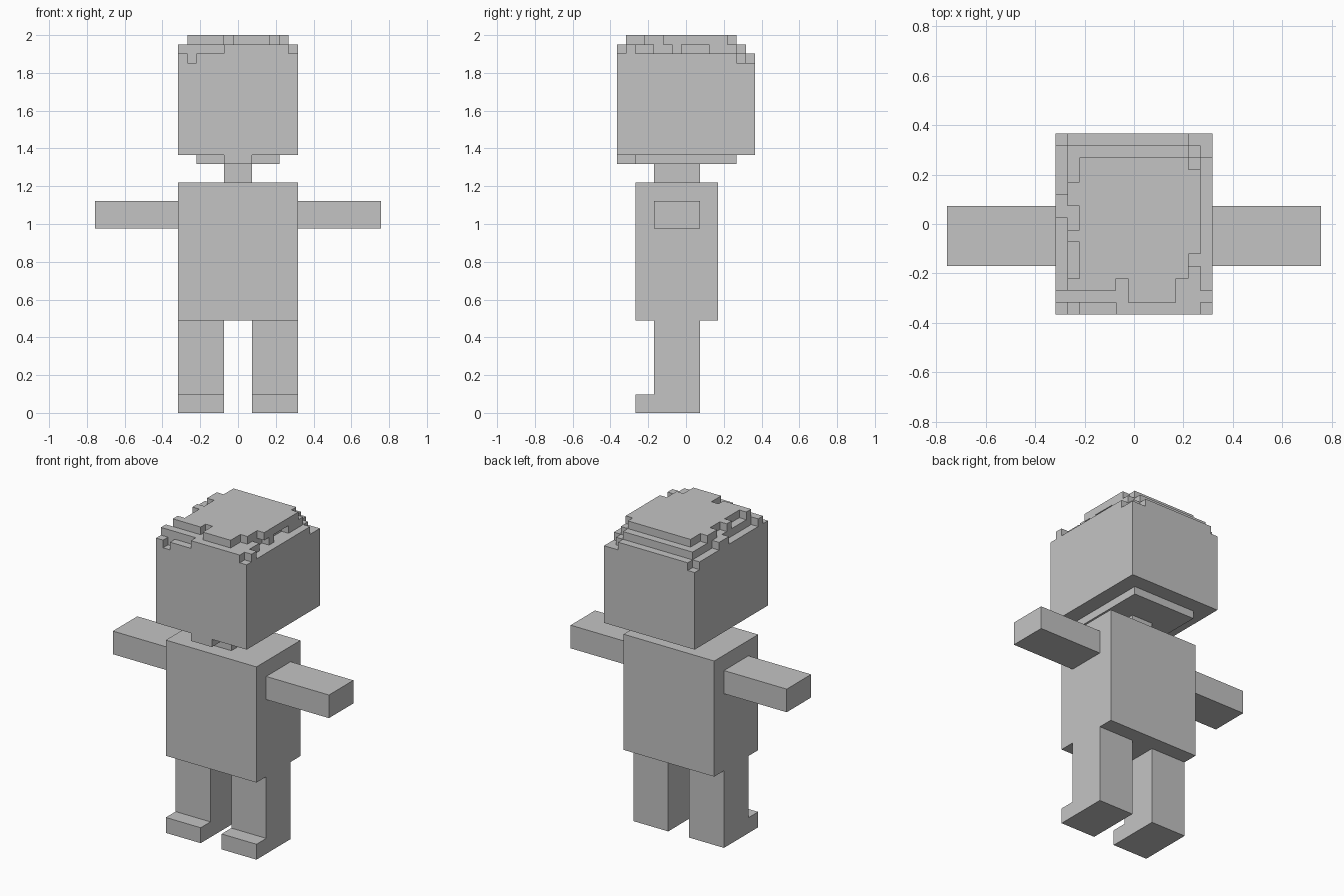
import bpy, bmesh

if "Cube" in bpy.data.objects:
    bpy.data.objects.remove(bpy.data.objects["Cube"])

V = 2 / 41  # size of one block; the figure is 41 blocks tall


def box(x0, x1, y0, y1, z0, z1):
    """Set of unit blocks filling a range (x 0-13 and y 0-15 span the head)."""
    return {(x, y, z) for x in range(x0, x1) for y in range(y0, y1) for z in range(z0, z1)}


def layer(z, add, cut=()):
    """One-block-thick layer made of added and removed rectangles."""
    cells = set()
    for r in add:
        cells |= box(*r, z, z + 1)
    for r in cut:
        cells -= box(*r, z, z + 1)
    return cells


parts = {}

# Body
parts["torso"] = box(0, 13, 2, 11, 10, 25)
parts["neck"] = box(5, 8, 4, 9, 25, 27)
parts["chin"] = box(2, 11, 2, 13, 27, 28) | box(5, 8, 0, 2, 27, 28)
parts["skull"] = box(0, 13, 0, 15, 28, 38)

# Paired limbs
for side, leg_x, arm_x in (("left", 8, 13), ("right", 0, -9)):
    parts[side + "_leg"] = box(leg_x, leg_x + 5, 4, 9, 0, 10)
    parts[side + "_foot"] = box(leg_x, leg_x + 5, 2, 4, 0, 2)
    parts[side + "_arm"] = box(arm_x, arm_x + 9, 4, 9, 20, 23)

# Three ragged hair layers
parts["lower_hair"] = layer(38, [(0, 13, 0, 15)],
                            [(1, 2, 0, 1), (0, 1, 14, 15), (11, 13, 14, 15), (12, 13, 13, 14)])
parts["middle_hair"] = layer(39, [(1, 12, 1, 14), (5, 12, 0, 1), (0, 1, 1, 2),
                                  (0, 1, 8, 10), (12, 13, 1, 2)],
                             [(11, 12, 4, 6), (11, 12, 7, 10), (11, 12, 13, 14)])
parts["top_hair"] = layer(40, [(2, 11, 3, 13), (1, 5, 2, 3), (1, 2, 6, 7),
                               (1, 2, 9, 11), (6, 10, 1, 3), (11, 12, 5, 12)])

solid = set().union(*parts.values())

gray = bpy.data.materials.new("plain_gray")
gray.diffuse_color = (0.55, 0.55, 0.55, 1)
gray.use_nodes = True
gray.node_tree.nodes["Principled BSDF"].inputs["Base Color"].default_value = gray.diffuse_color


def build(name, cells):
    """Mesh only the exposed block faces, then merge the flat areas."""
    bm = bmesh.new()
    verts = {}

    def vert(p):
        if p not in verts:
            verts[p] = bm.verts.new(((p[0] - 6.5) * V, (p[1] - 7.5) * V, p[2] * V))
        return verts[p]

    for c in sorted(cells):
        for axis in range(3):
            u, w = (axis + 1) % 3, (axis + 2) % 3
            for d in (0, 1):
                n = list(c)
                n[axis] += 2 * d - 1
                if tuple(n) in solid:
                    continue
                quad = []
                for a, b in ((0, 0), (1, 0), (1, 1), (0, 1)):
                    p = list(c)
                    p[axis] += d
                    p[u] += a
                    p[w] += b
                    quad.append(vert(tuple(p)))
                bm.faces.new(quad if d else quad[::-1])
    bmesh.ops.dissolve_limit(bm, angle_limit=0.01, verts=bm.verts[:], edges=bm.edges[:])
    mesh = bpy.data.meshes.new(name)
    bm.to_mesh(mesh)
    bm.free()
    mesh.materials.append(gray)
    bpy.context.collection.objects.link(bpy.data.objects.new(name, mesh))


for part_name, part_cells in parts.items():
    build(part_name, part_cells)
